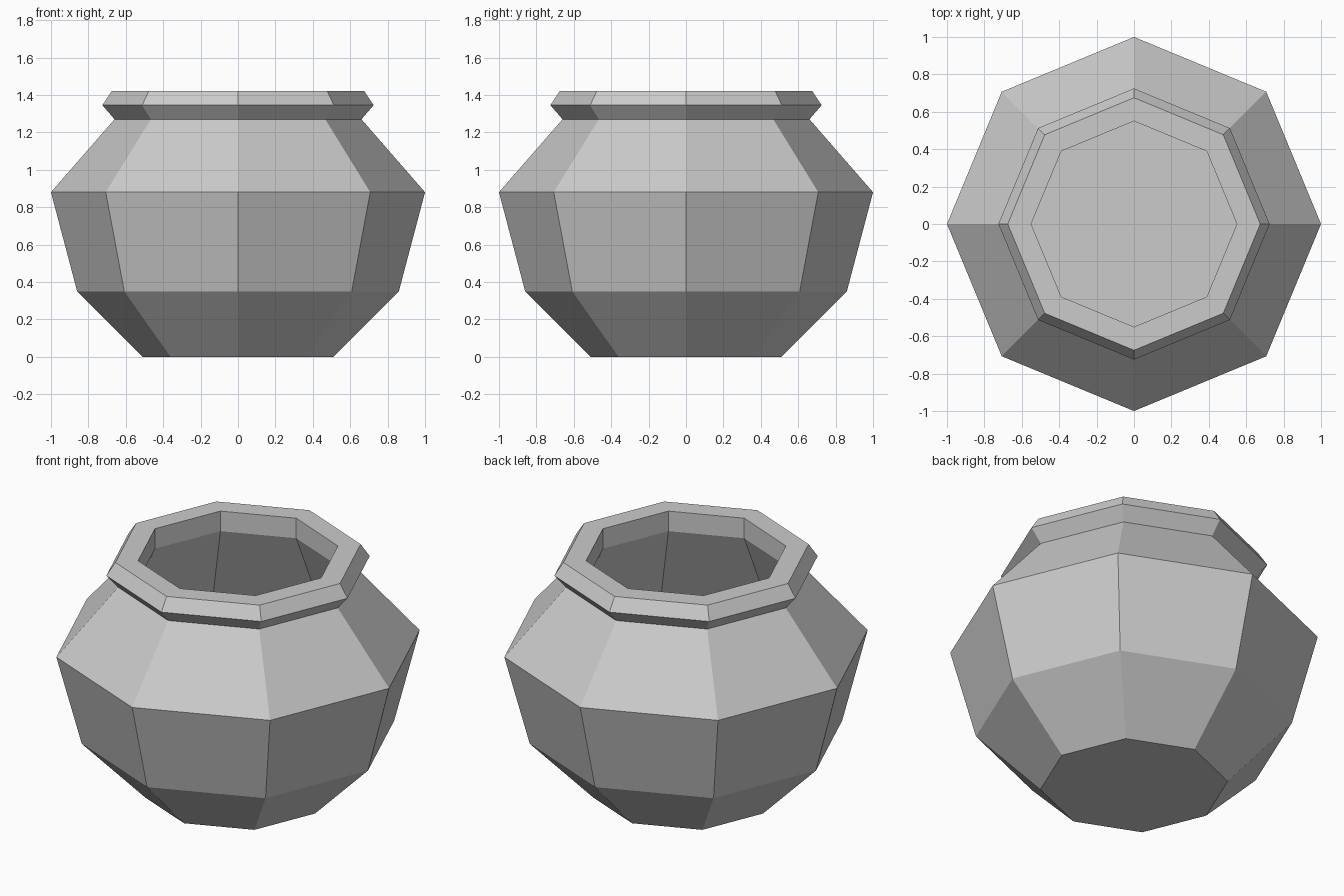
import bpy, bmesh
from math import cos, sin, tau

if "Cube" in bpy.data.objects:
    bpy.data.objects.remove(bpy.data.objects["Cube"])

SIDES = 8

# Pot profile (radius, height): base, belly, shoulder, collar, then down inside
profile = [
    (0.51, 0.0), (0.86, 0.35), (1.0, 0.88), (0.66, 1.27),
    (0.725, 1.345), (0.675, 1.42),
    (0.55, 1.42), (0.55, 1.30), (0.82, 0.72),
]


def lathe(name, points, sides):
    """Spin a profile into a flat-sided solid, capped at both ends."""
    bm = bmesh.new()
    rings = [[bm.verts.new((r * cos(tau * i / sides), r * sin(tau * i / sides), z))
              for i in range(sides)] for r, z in points]
    for a, b in zip(rings, rings[1:]):
        for i in range(sides):
            j = (i + 1) % sides
            bm.faces.new((a[i], a[j], b[j], b[i]))
    bm.faces.new(rings[0][::-1])   # underside
    bm.faces.new(rings[-1])        # inner floor
    mesh = bpy.data.meshes.new(name)
    bm.to_mesh(mesh)
    bm.free()
    obj = bpy.data.objects.new(name, mesh)
    bpy.context.collection.objects.link(obj)
    return obj


# Octagonal pot with open mouth
lathe("pot", profile, SIDES)
